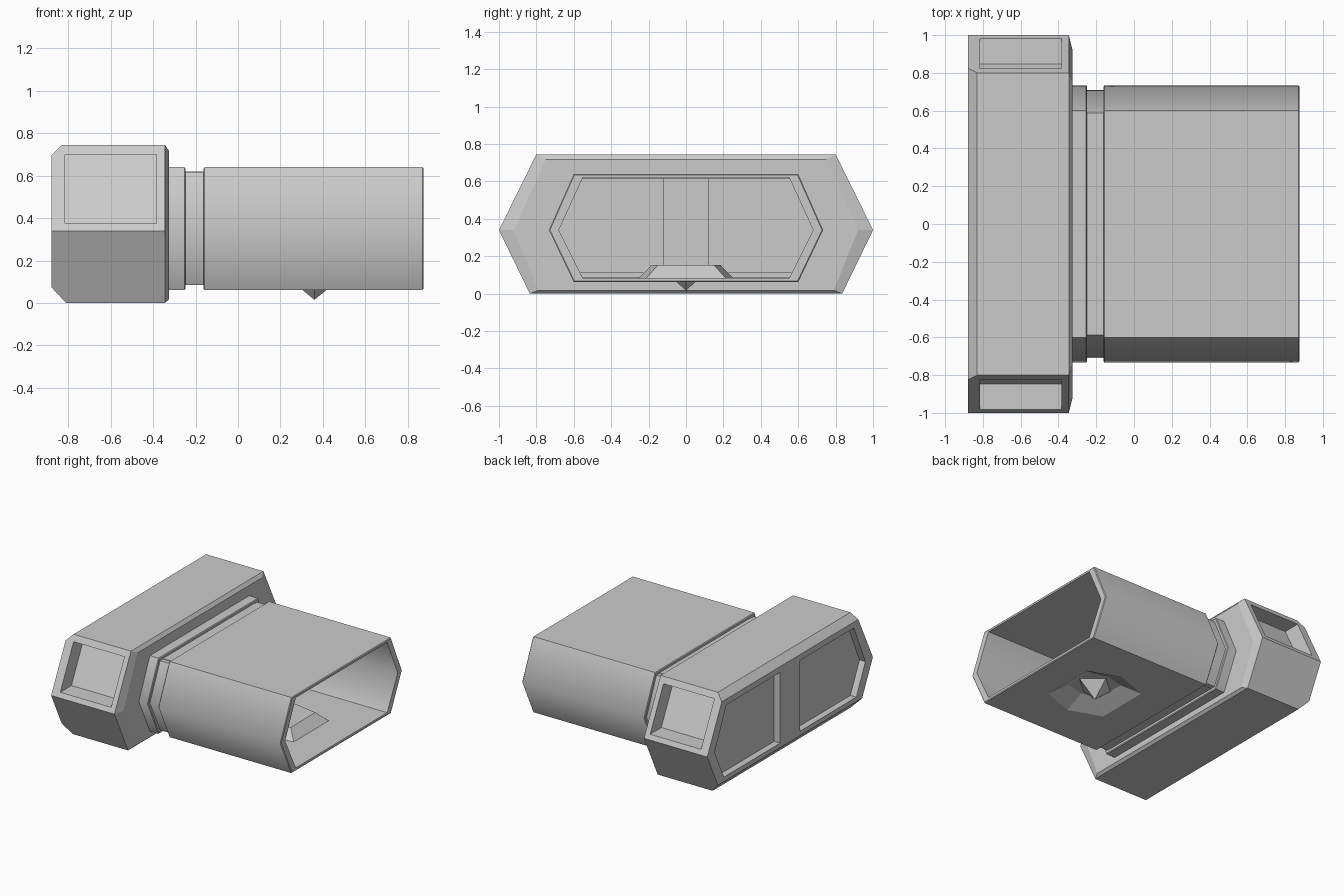
import bpy, bmesh
from mathutils import Vector

if "Cube" in bpy.data.objects:
    bpy.data.objects.remove(bpy.data.objects["Cube"])

ZM = 0.34


def hex_x(x, tip, top_y, bot_y, top, bot):
    """Hexagon loop lying across the x axis."""
    return [(x, tip, ZM), (x, top_y, top), (x, -top_y, top),
            (x, -tip, ZM), (x, -bot_y, bot), (x, bot_y, bot)]


def hex_z(z, cx, hx, hy, tip):
    """Hexagon loop lying flat, with its tips along y."""
    return [(cx + hx, -hy, z), (cx + hx, hy, z), (cx, tip, z),
            (cx - hx, hy, z), (cx - hx, -hy, z), (cx, -tip, z)]


def loft(name, loops, cap=True, ring=False):
    bm = bmesh.new()
    rows = [[bm.verts.new(p) for p in loop] for loop in loops]
    pairs = list(zip(rows, rows[1:]))
    if ring:
        pairs.append((rows[-1], rows[0]))
    n = len(rows[0])
    for a, b in pairs:
        for i in range(n):
            j = (i + 1) % n
            bm.faces.new((a[i], a[j], b[j], b[i]))
    if cap and not ring:
        bm.faces.new(rows[0])
        bm.faces.new(rows[-1])
    bmesh.ops.recalc_face_normals(bm, faces=bm.faces)
    me = bpy.data.meshes.new(name)
    bm.to_mesh(me)
    bm.free()
    ob = bpy.data.objects.new(name, me)
    bpy.context.collection.objects.link(ob)
    return ob


def prism(name, poly, x0, x1):
    return loft(name, [[(x, y, z) for y, z in poly] for x in (x0, x1)])


def combine(ob, cutters, op):
    """Apply booleans and throw the cutters away."""
    for c in cutters:
        m = ob.modifiers.new("bool", 'BOOLEAN')
        m.operation, m.object, m.solver = op, c, 'EXACT'
    bpy.context.view_layer.update()
    dg = bpy.context.evaluated_depsgraph_get()
    me = bpy.data.meshes.new_from_object(ob.evaluated_get(dg))
    ob.modifiers.clear()
    ob.data = me
    for c in cutters:
        bpy.data.objects.remove(c)


# Head: hexagonal block with a bevelled front rim
front = hex_x(-0.325, 0.92, 0.75, 0.79, 0.718, 0.018)
head = loft("head", [hex_x(-0.88, 1.0, 0.80, 0.835, 0.745, 0.0),
                     hex_x(-0.345, 1.0, 0.80, 0.835, 0.745, 0.0), front])
bm = bmesh.new()
bm.from_mesh(head.data)
# rear top and bottom chamfers
for co, no in (((-0.83, 0, 0.745), (-1, 0, 1)), ((-0.81, 0, 0), (-0.075, 0, -0.07))):
    r = bmesh.ops.bisect_plane(bm, geom=bm.verts[:] + bm.edges[:] + bm.faces[:],
                               plane_co=co, plane_no=Vector(no).normalized(), clear_outer=True)
    cut = [e for e in r["geom_cut"] if isinstance(e, bmesh.types.BMEdge)]
    bmesh.ops.contextual_create(bm, geom=cut)
bmesh.ops.recalc_face_normals(bm, faces=bm.faces)
bm.to_mesh(head.data)
bm.free()

# Side windows and the two rear panels, cut on both sides
cutters = []
for s in (1, -1):
    def edge_y(z):
        return 1 - 0.2 * (z - ZM) / 0.405
    window = [(s * (edge_y(z) + d), z) for z, d in
              ((0.375, -0.135), (0.375, 0.1), (0.70, 0.1), (0.70, -0.135))]
    cutters.append(prism("window_cut", window, -0.815, -0.385))
    panel = [(s * y, z) for y, z in
             ((0.12, 0.65), (0.77, 0.65), (0.91, ZM), (0.80, 0.11), (0.12, 0.11))]
    cutters.append(prism("panel_cut", panel, -1.0, -0.83))
combine(head, cutters, 'DIFFERENCE')

# Open the front of the head so the tube leads into its hollow inside
bm = bmesh.new()
bm.from_mesh(head.data)
bmesh.ops.delete(bm, geom=[f for f in bm.faces if all(v.co.x > -0.33 for v in f.verts)],
                 context='FACES')
bm.to_mesh(head.data)
bm.free()


def tube_loop(x, d=0.0):
    return hex_x(x, 0.733 - d, 0.60 - d * 0.55, 0.60 - d * 0.55, 0.64 - d, 0.062 + d)


loft("head_front_plate", [front, tube_loop(-0.325)], cap=False)

# Tube: flange, groove and long hollow sleeve
inner = (0.68, 0.552, 0.552, 0.62, 0.085)
tube = loft("tube", [
    tube_loop(-0.325), tube_loop(-0.253), tube_loop(-0.248, 0.006), tube_loop(-0.248, 0.024),
    tube_loop(-0.162, 0.024), tube_loop(-0.162, 0.006), tube_loop(-0.157),
    tube_loop(0.870), tube_loop(0.875, 0.006),
    hex_x(0.875, *inner), hex_x(-0.325, *inner)], ring=True)

# Latch dimple in the tube floor: raised inside, sunk outside
CX = 0.36
bump = loft("bump", [hex_z(0.075, CX, 0.27, 0.22, 0.26), hex_z(0.153, CX, 0.19, 0.15, 0.185)])
combine(tube, [bump], 'UNION')
dish = loft("dish", [hex_z(0.05, CX, 0.27, 0.23, 0.32), hex_z(0.062, CX, 0.25, 0.21, 0.30),
                     hex_z(0.132, CX, 0.14, 0.115, 0.15)])
combine(tube, [dish], 'DIFFERENCE')

# Latch point hanging in the dimple
bpy.ops.mesh.primitive_cone_add(vertices=4, radius1=0.145, radius2=0, depth=0.12,
                                end_fill_type='NGON', location=(CX, 0, 0.075),
                                rotation=(3.14159265, 0, 0))
point = bpy.context.object
point.name = "latch_point"
point.scale.y = 0.85

# Smooth only across the side ridges of the tube
bm = bmesh.new()
bm.from_mesh(tube.data)
for f in bm.faces:
    f.smooth = True
for e in bm.edges:
    e.smooth = all(abs(v.co.y) > 0.65 and abs(v.co.z - ZM) < 0.01 for v in e.verts)
bm.to_mesh(tube.data)
bm.free()
